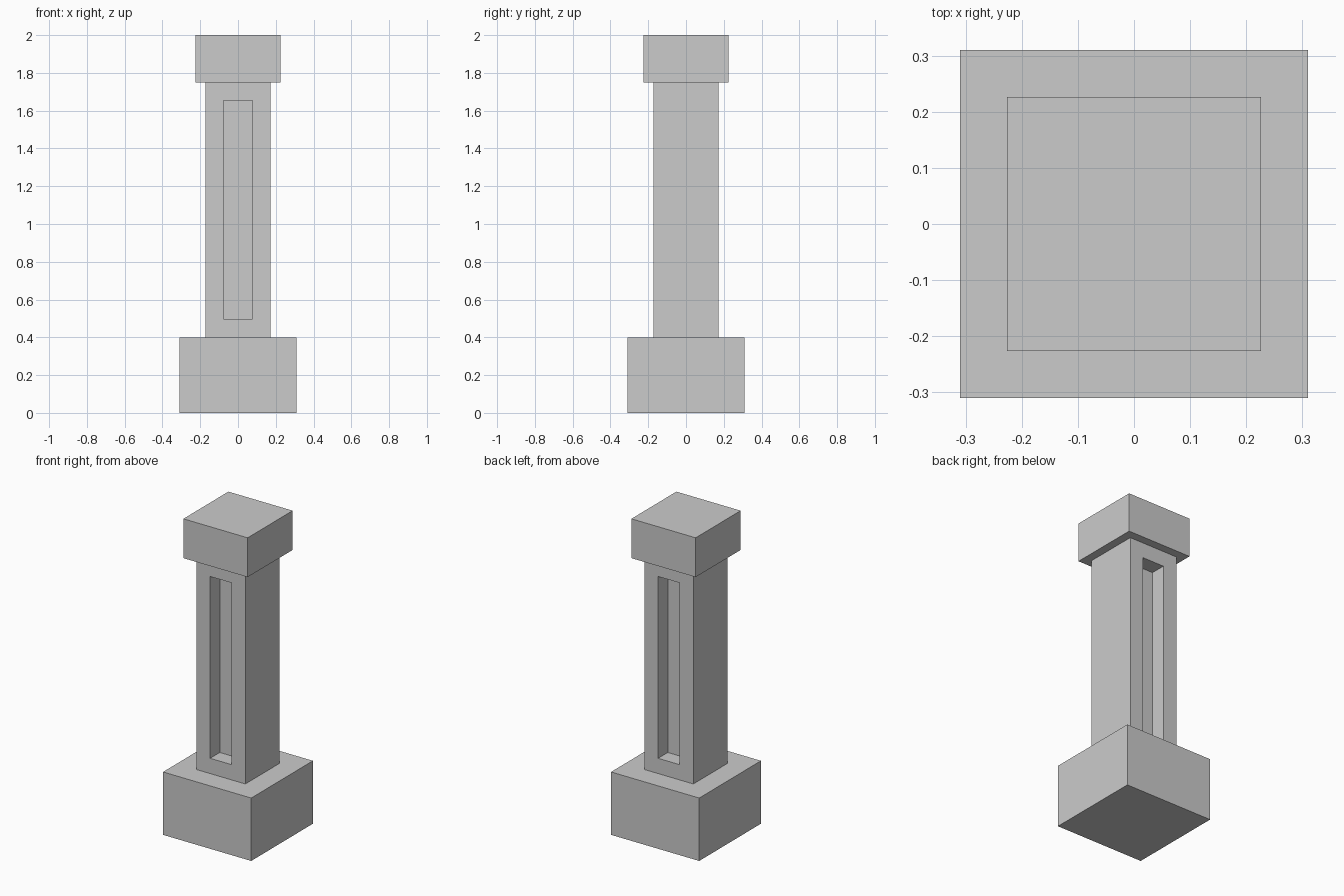
import bpy, bmesh
from mathutils import Vector

if "Cube" in bpy.data.objects:
    bpy.data.objects.remove(bpy.data.objects["Cube"])


def block(name, width, z0, z1, panel=None):
    """Square block; panel=(margin, depth) sinks a recess into front and back."""
    bm = bmesh.new()
    bmesh.ops.create_cube(bm, size=1)
    for v in bm.verts:
        v.co = Vector((v.co.x * width, v.co.y * width, z0 + (v.co.z + 0.5) * (z1 - z0)))
    if panel:
        margin, depth = panel
        bm.normal_update()
        for face in [f for f in bm.faces if abs(f.normal.y) > 0.9]:
            inward = -face.normal.copy()
            bmesh.ops.inset_region(bm, faces=[face], thickness=margin, use_even_offset=True)
            floor = bmesh.ops.extrude_discrete_faces(bm, faces=[face])["faces"][0]
            bmesh.ops.translate(bm, verts=floor.verts, vec=inward * depth)
    bmesh.ops.recalc_face_normals(bm, faces=bm.faces)
    mesh = bpy.data.meshes.new(name)
    bm.to_mesh(mesh)
    bm.free()
    obj = bpy.data.objects.new(name, mesh)
    bpy.context.collection.objects.link(obj)
    return obj


# Wide plinth, panelled shaft, and square cap
block("base", 0.62, 0.0, 0.40)
block("shaft", 0.345, 0.40, 1.75, panel=(0.097, 0.097))
block("cap", 0.452, 1.75, 2.0)
